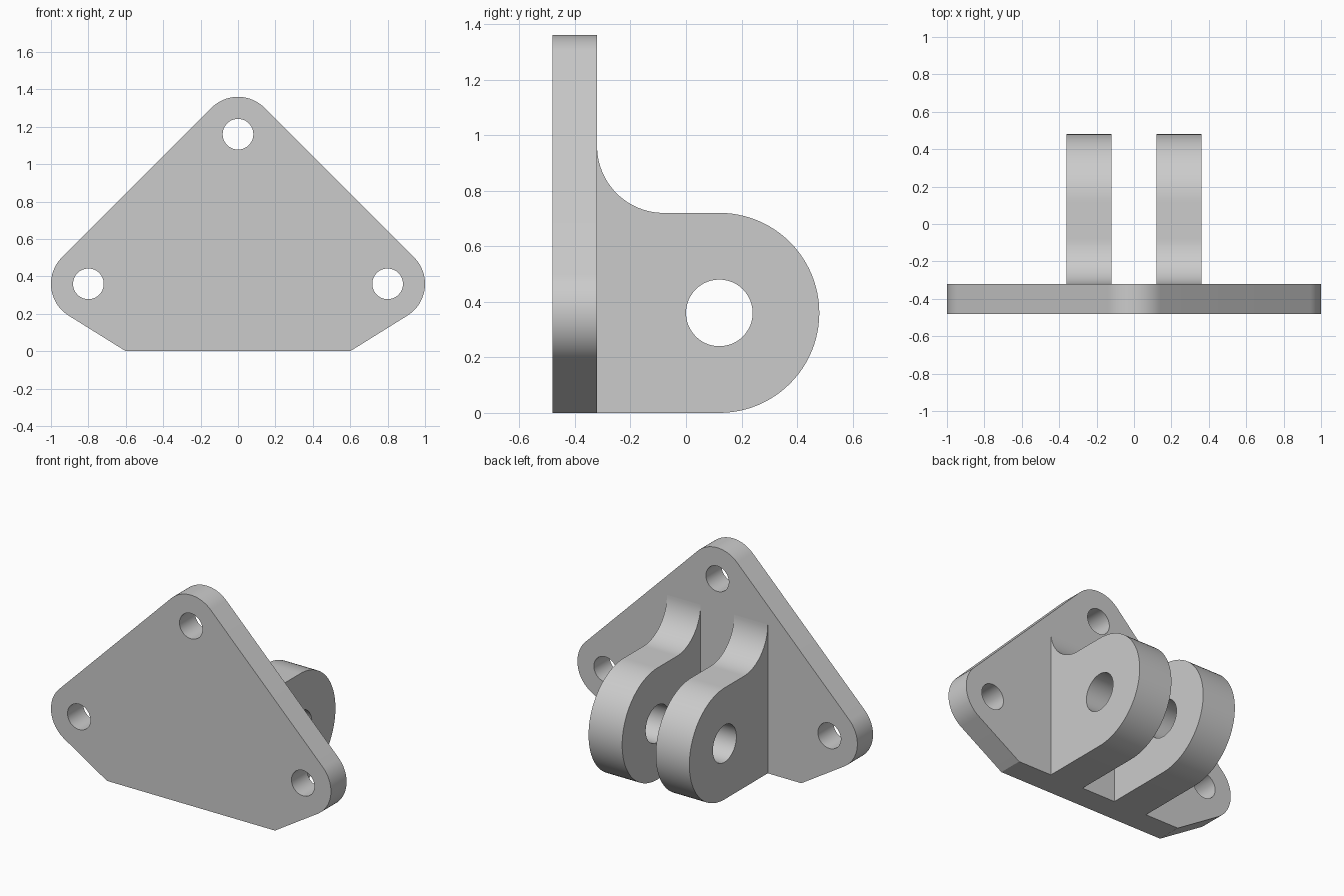
import bpy, bmesh, math
from mathutils import Matrix, Vector

if "Cube" in bpy.data.objects:
    bpy.data.objects.remove(bpy.data.objects["Cube"])

steel = bpy.data.materials.new("grey_metal")
steel.diffuse_color = (0.6, 0.6, 0.6, 1)
steel.use_nodes = True
steel.node_tree.nodes["Principled BSDF"].inputs["Base Color"].default_value = steel.diffuse_color


def arc(cx, cy, r, a0, a1, n):
    """Points on an arc, angles in degrees."""
    angles = [math.radians(a0 + (a1 - a0) * i / n) for i in range(n + 1)]
    return [(cx + r * math.cos(a), cy + r * math.sin(a)) for a in angles]


def circle(cx, cy, r, n=48):
    return arc(cx, cy, r, 0, 360, n)[:-1]


def extruded(name, loops, depth, matrix):
    """Fill an outline with holes, extrude it, and place it with a matrix."""
    bm = bmesh.new()
    for loop in loops:
        vs = [bm.verts.new((u, v, 0)) for u, v in loop]
        for i, v in enumerate(vs):
            bm.edges.new((v, vs[(i + 1) % len(vs)]))
    bmesh.ops.triangle_fill(bm, edges=bm.edges[:], use_beauty=True, normal=(0, 0, 1))
    ext = bmesh.ops.extrude_face_region(bm, geom=bm.faces[:], use_keep_orig=True)
    moved = [g for g in ext["geom"] if isinstance(g, bmesh.types.BMVert)]
    bmesh.ops.translate(bm, verts=moved, vec=(0, 0, depth))
    bmesh.ops.transform(bm, matrix=matrix, verts=bm.verts[:])
    bmesh.ops.recalc_face_normals(bm, faces=bm.faces[:])
    mesh = bpy.data.meshes.new(name)
    bm.to_mesh(mesh)
    bm.free()
    mesh.materials.append(steel)
    obj = bpy.data.objects.new(name, mesh)
    bpy.context.collection.objects.link(obj)
    bpy.ops.object.select_all(action='DESELECT')
    obj.select_set(True)
    bpy.context.view_layer.objects.active = obj
    bpy.ops.object.shade_smooth_by_angle(angle=math.radians(20))
    return obj


def axes(u, v, w, origin):
    """Matrix mapping profile u, v and depth w onto world axes."""
    m = Matrix((u, v, w)).transposed().to_4x4()
    m.translation = Vector(origin)
    return m


# Mounting plate: rounded triangle with a flat foot and three bolt holes
to_side = Vector((0.2, 0.36))
tangent = math.degrees(math.atan2(to_side.y, to_side.x)
                       - math.asin(0.2 / to_side.length)) - 90
right_half = [(0.6, 0)] + arc(0.8, 0.36, 0.2, tangent, 45, 20)
top = arc(0, 1.16, 0.2, 45, 135, 20)
left_half = [(-x, z) for x, z in reversed(right_half)]
bolt_holes = [circle(x, z, 0.082) for x, z in ((0, 1.16), (0.8, 0.36), (-0.8, 0.36))]
extruded("mounting_plate", [right_half + top + left_half] + bolt_holes, 0.16,
         axes((1, 0, 0), (0, 0, 1), (0, 1, 0), (0, -0.48, 0)))

# Clevis lugs: round-ended ears with a pin hole and a fillet up the plate
lug = ([(-0.32, 0)] + arc(0.12, 0.36, 0.36, -90, 90, 48)
       + arc(-0.08, 0.96, 0.24, 270, 180, 24))
for name, x in (("left_lug", -0.36), ("right_lug", 0.12)):
    extruded(name, [lug, circle(0.12, 0.36, 0.12)], 0.24,
             axes((0, 1, 0), (0, 0, 1), (1, 0, 0), (x, 0, 0)))
